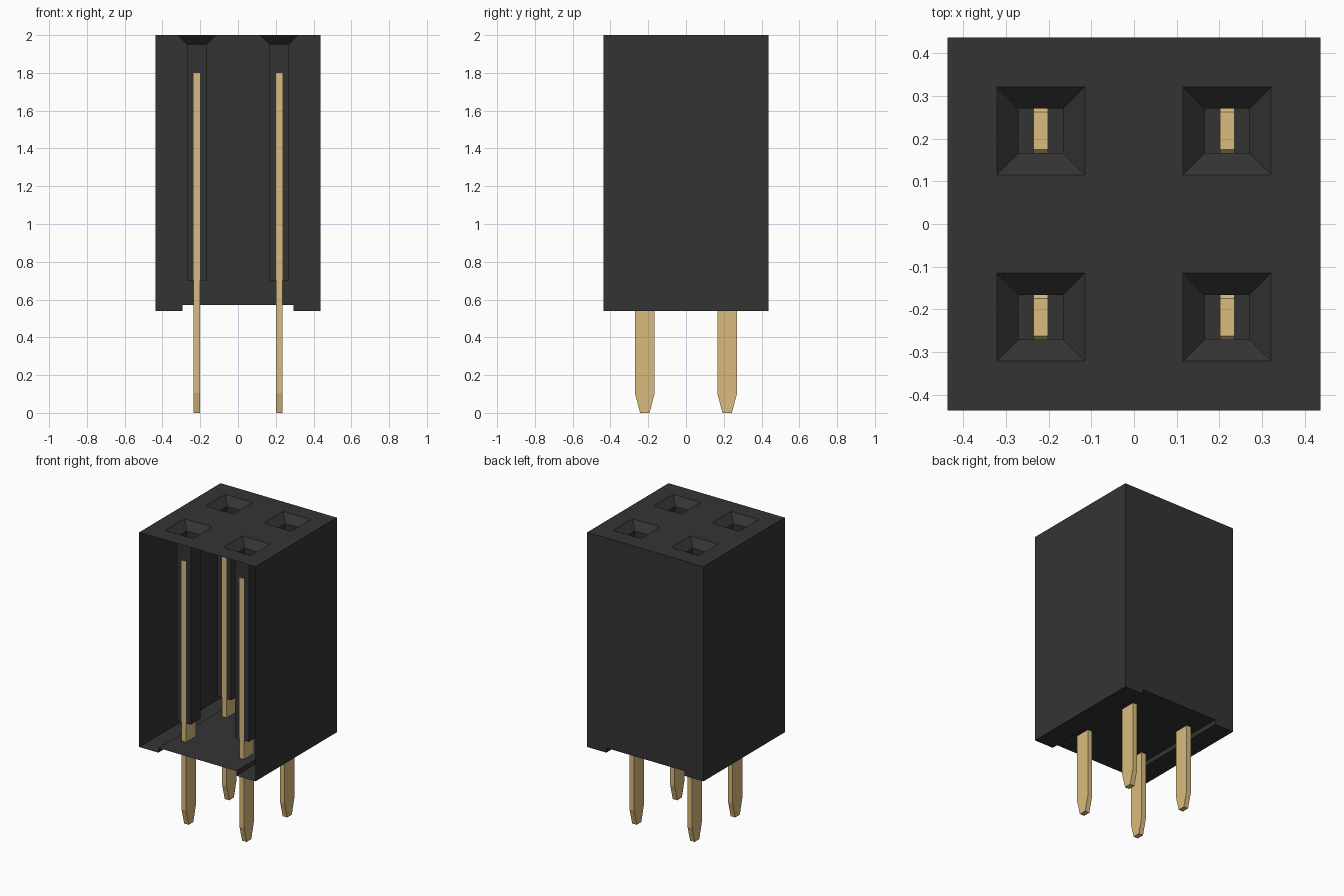
import bpy
import bmesh

default = bpy.data.objects.get("Cube")
if default:
    bpy.data.objects.remove(default, do_unlink=True)

HALF = 0.437      # half width and depth of the housing
PITCH = 0.218     # contact offset from the centre
TOP, BASE = 2.0, 0.54


def material(name, color):
    mat = bpy.data.materials.new(name)
    mat.use_nodes = True
    mat.diffuse_color = color
    node = mat.node_tree.nodes["Principled BSDF"]
    node.inputs["Base Color"].default_value = color
    node.inputs["Roughness"].default_value = 0.6
    return mat


def make_object(name, bm, mat):
    bmesh.ops.recalc_face_normals(bm, faces=bm.faces)
    mesh = bpy.data.meshes.new(name)
    bm.to_mesh(mesh)
    bm.free()
    mesh.materials.append(mat)
    obj = bpy.data.objects.new(name, mesh)
    bpy.context.collection.objects.link(obj)
    return obj


def loft(bm, x, y, sections):
    """Stack rectangles given as (z, half x, half y) and skin them."""
    rings = []
    for z, hx, hy in sections:
        corners = [(-hx, -hy), (hx, -hy), (hx, hy), (-hx, hy)]
        rings.append([bm.verts.new((x + a, y + b, z)) for a, b in corners])
    bm.faces.new(rings[0])
    bm.faces.new(rings[-1])
    for low, high in zip(rings, rings[1:]):
        for i in range(4):
            j = (i + 1) % 4
            bm.faces.new((low[i], low[j], high[j], high[i]))


black = material("black plastic", (0.034, 0.034, 0.034, 1))
gold = material("gold contact", (0.70, 0.50, 0.21, 1))
places = [(sx * PITCH, sy * PITCH) for sx in (-1, 1) for sy in (-1, 1)]

# Housing: block profile with a shallow channel underneath
bm = bmesh.new()
half_profile = [(0.293, 0.572), (0.293, BASE), (HALF, BASE), (HALF, TOP)]
profile = half_profile + [(-x, z) for x, z in reversed(half_profile)]
face = bm.faces.new([bm.verts.new((x, -HALF, z)) for x, z in profile])
extruded = bmesh.ops.extrude_face_region(bm, geom=[face], use_keep_orig=True)
moved = [v for v in extruded["geom"] if isinstance(v, bmesh.types.BMVert)]
bmesh.ops.translate(bm, verts=moved, vec=(0, 2 * HALF, 0))
housing = make_object("housing", bm, black)

# Funnel-mouthed sockets cut into the top
bm = bmesh.new()
for x, y in places:
    loft(bm, x, y, [(0.7, 0.052, 0.052), (1.95, 0.052, 0.052),
                    (2.05, 0.154, 0.154)])
cutter = make_object("socket_cutter", bm, black)
cutter.hide_render = True
cut = housing.modifiers.new("sockets", "BOOLEAN")
cut.operation = "DIFFERENCE"
cut.solver = "EXACT"
cut.object = cutter
bpy.context.view_layer.objects.active = housing
bpy.ops.object.modifier_apply(modifier=cut.name)
bpy.data.objects.remove(cutter, do_unlink=True)

# Open front side
bm = bmesh.new()
bm.from_mesh(housing.data)
front = [f for f in bm.faces if all(v.co.y < -HALF + 0.001 for v in f.verts)]
bmesh.ops.delete(bm, geom=front, context="FACES")
bm.to_mesh(housing.data)
bm.free()

# Flat contact pins with tapered tails
for x, y in places:
    bm = bmesh.new()
    loft(bm, x, y, [(0, 0.017, 0.025), (0.105, 0.017, 0.0525),
                    (1.8, 0.017, 0.0525), (1.81, 0.017, 0.044)])
    side = "left" if x > 0 else "right"
    row = "front" if y < 0 else "back"
    make_object(f"{row}_{side}_pin", bm, gold)
